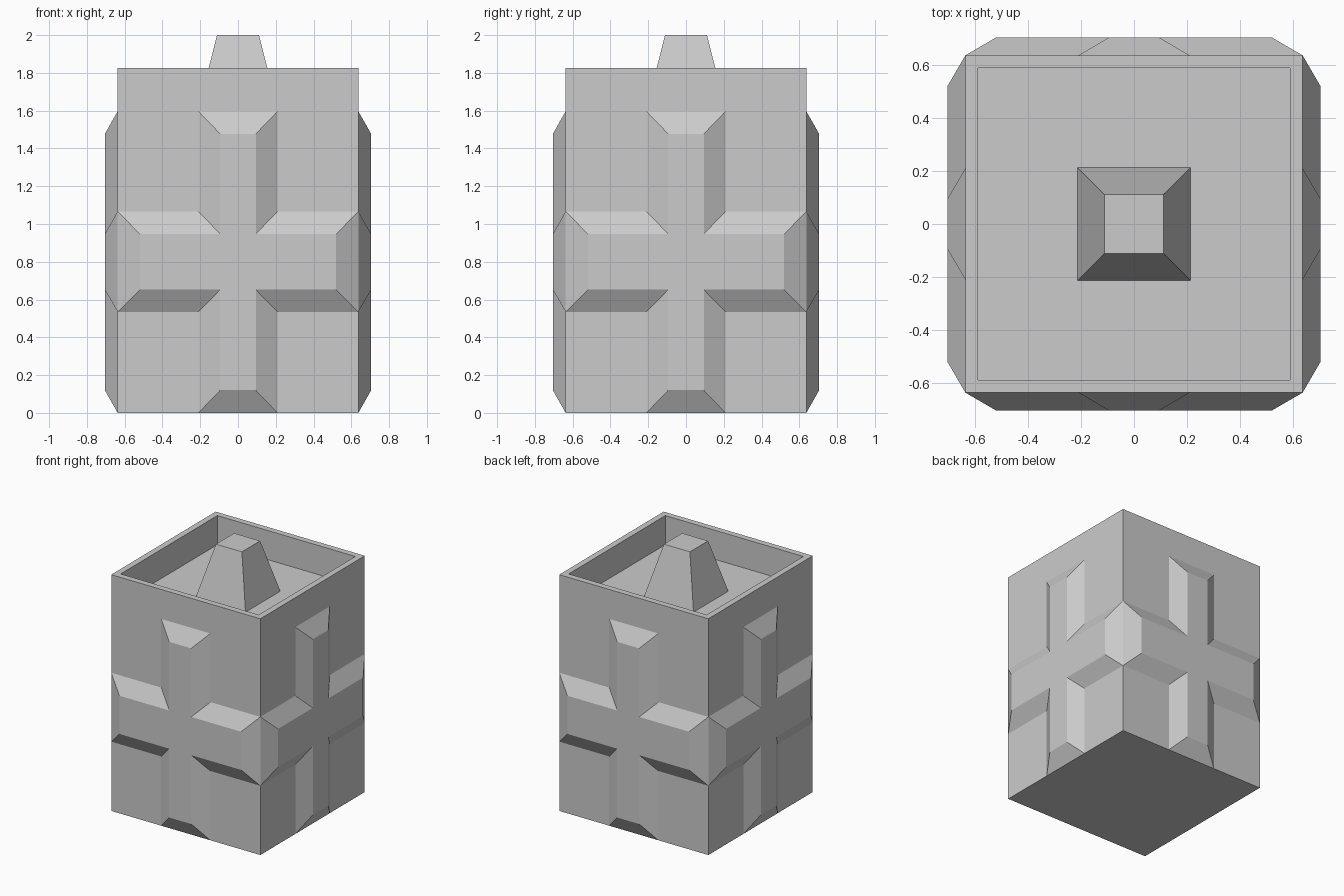
import bpy, bmesh, math
from mathutils import Matrix

if "Cube" in bpy.data.objects:
    bpy.data.objects.remove(bpy.data.objects["Cube"])

HALF, RIM, TOP, FLOOR = 0.637, 0.59, 1.825, 1.6
FACE = 0.705  # distance of the raised cross surface from the centre


def add_object(name, bm):
    bmesh.ops.recalc_face_normals(bm, faces=bm.faces)
    mesh = bpy.data.meshes.new(name)
    bm.to_mesh(mesh)
    bm.free()
    obj = bpy.data.objects.new(name, mesh)
    bpy.context.collection.objects.link(obj)
    return obj


def square_loop(bm, half, z):
    return [bm.verts.new((x * half, y * half, z))
            for x, y in ((-1, -1), (1, -1), (1, 1), (-1, 1))]


def bridge(bm, a, b):
    for i in range(len(a)):
        j = (i + 1) % len(a)
        bm.faces.new((a[i], a[j], b[j], b[i]))


def cross_loop(bm, y, stem, arm, low, high, arm_low, arm_high):
    pts = [(-stem, low), (stem, low), (stem, arm_low), (arm, arm_low),
           (arm, arm_high), (stem, arm_high), (stem, high), (-stem, high),
           (-stem, arm_high), (-arm, arm_high), (-arm, arm_low), (-stem, arm_low)]
    return [bm.verts.new((x, y, z)) for x, z in pts]


# Box body with a thin rim around a sunken top
bm = bmesh.new()
loops = [square_loop(bm, h, z) for h, z in
         ((HALF, 0), (HALF, TOP), (RIM, TOP), (RIM, FLOOR))]
for a, b in zip(loops, loops[1:]):
    bridge(bm, a, b)
bm.faces.new(loops[0])
bm.faces.new(loops[-1])
add_object("body", bm)

# Tapered peg standing in the recess
bm = bmesh.new()
base, tip = square_loop(bm, 0.213, FLOOR), square_loop(bm, 0.111, 2.0)
bridge(bm, base, tip)
bm.faces.new(base)
bm.faces.new(tip)
add_object("top_peg", bm)

# Raised bevelled cross on each of the four sides
for i, side in enumerate(("front", "right", "back", "left")):
    bm = bmesh.new()
    outer = cross_loop(bm, -HALF, 0.21, HALF, 0.0, 1.597, 0.535, 1.067)
    inner = cross_loop(bm, -FACE, 0.094, 0.52, 0.12, 1.477, 0.652, 0.947)
    bridge(bm, outer, inner)
    bm.faces.new(outer)
    bm.faces.new(inner)
    bm.transform(Matrix.Rotation(i * math.pi / 2, 4, 'Z'))
    add_object(side + "_cross", bm)
